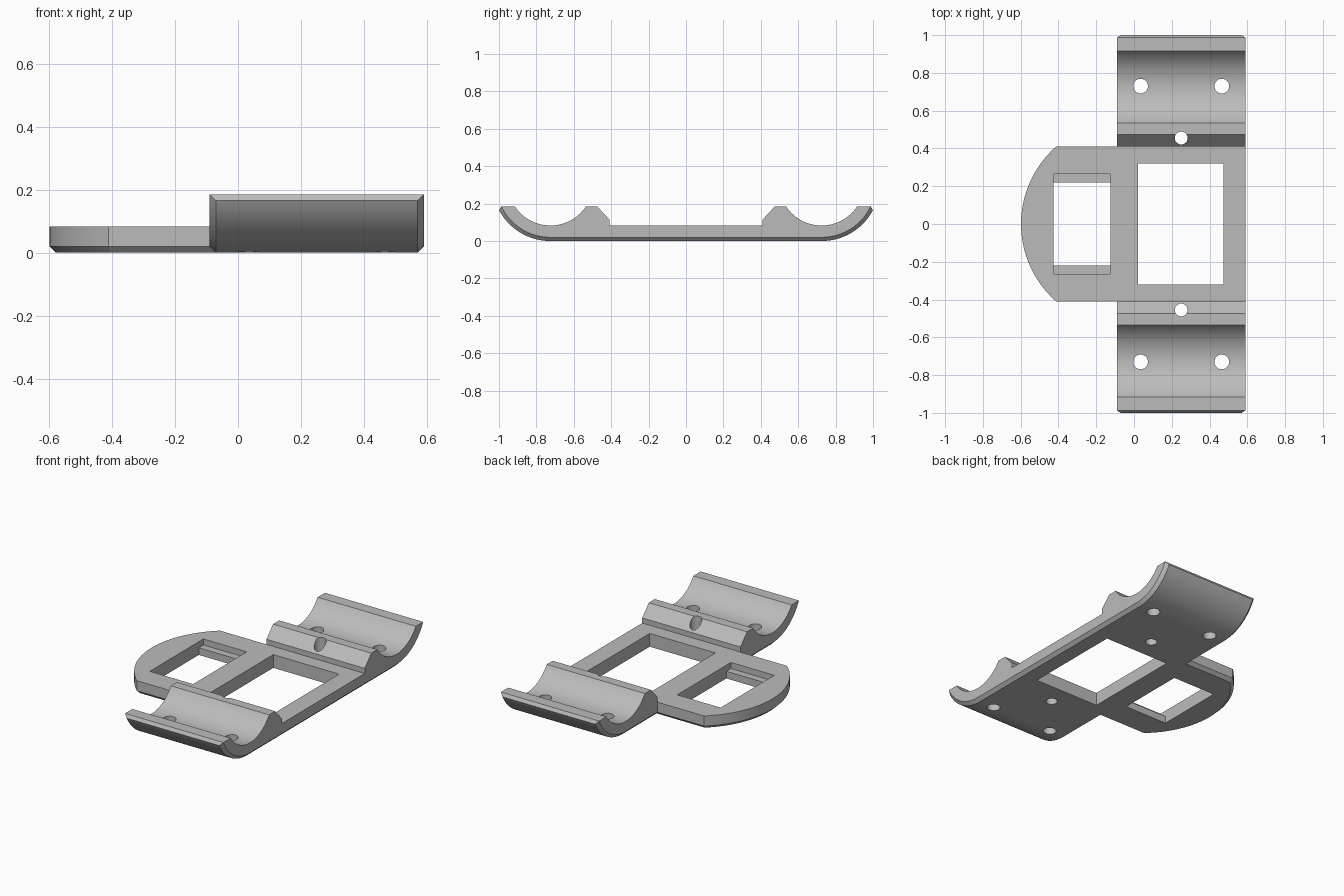
import bpy, bmesh, math
from mathutils import Vector

if "Cube" in bpy.data.objects:
    bpy.data.objects.remove(bpy.data.objects["Cube"])

grey = bpy.data.materials.new("plain grey")
grey.diffuse_color = (0.5, 0.5, 0.5, 1)
grey.use_nodes = True
grey.node_tree.nodes["Principled BSDF"].inputs["Base Color"].default_value = grey.diffuse_color
C = 0.02  # chamfer size


def loft(name, sections):
    """Closed solid through matching loops of points."""
    bm = bmesh.new()
    rings = [[bm.verts.new(p) for p in s] for s in sections]
    n = len(rings[0])
    for a, b in zip(rings, rings[1:]):
        for i in range(n):
            j = (i + 1) % n
            bm.faces.new((a[i], a[j], b[j], b[i]))
    bm.faces.new(rings[0])
    bm.faces.new(rings[-1])
    bmesh.ops.remove_doubles(bm, verts=bm.verts, dist=1e-5)
    bmesh.ops.recalc_face_normals(bm, faces=bm.faces)
    me = bpy.data.meshes.new(name)
    bm.to_mesh(me)
    bm.free()
    me.materials.append(grey)
    ob = bpy.data.objects.new(name, me)
    bpy.context.collection.objects.link(ob)
    return ob


def arc(cx, cy, r, a0, a1, n):
    return [(cx + r * math.cos(a0 + (a1 - a0) * i / n),
             cy + r * math.sin(a0 + (a1 - a0) * i / n)) for i in range(n + 1)]


def box(name, x0, x1, y, z0, z1):
    return loft(name, [[(x0, -y, z), (x1, -y, z), (x1, y, z), (x0, y, z)] for z in (z0, z1)])


# Cradle cross-section in YZ: flat middle, curved troughs at both ends
CY, CZ, RO, RI, TOP, DECK = 0.725, 0.311, 0.311, 0.228, 0.185, 0.083


def cradle_section(x, inset):
    r = RO - inset
    lip_z = TOP - C + inset
    lip_y = CY + math.sqrt((RO - C) ** 2 - (CZ - TOP) ** 2)
    ai = math.asin((CZ - TOP) / RI)
    ao = math.asin((CZ - lip_z) / r)
    half = [(0.41, DECK), (0.41, 0.115), (0.475, TOP)]
    half += arc(CY, CZ, RI, math.pi + ai, 2 * math.pi - ai, 40)
    half += [(lip_y, TOP)]
    half += arc(CY, CZ, r, -ao, -math.pi / 2, 32)
    full = half + [(-y, z) for y, z in reversed(half)]
    return [(x, y, z) for y, z in full]


body = loft("cradle_plate", [cradle_section(-0.09, C), cradle_section(-0.09 + C, 0),
                             cradle_section(0.59 - C, 0), cradle_section(0.59, C)])


# Rounded tongue on the left with a chamfered lower rim
def tongue_section(z, inset):
    r, w = 0.545 - inset, 0.41 - inset
    a = math.asin(w / r)
    pts = [(-0.03, w)] + arc(-0.053, 0, r, math.pi - a, math.pi + a, 48) + [(-0.03, -w)]
    return [(x, y, z) for x, y in pts]


tongue = loft("tongue", [tongue_section(0, C), tongue_section(C, 0), tongue_section(DECK, 0)])

# Cutters: windows, ledge recess and screw holes
cutters = [box("large_window", 0.02, 0.475, 0.32, -0.1, 0.3),
           box("small_window", -0.425, -0.125, 0.22, -0.1, 0.3),
           box("ledge_recess", -0.425, -0.125, 0.265, 0.045, 0.3)]
for s in (-1, 1):
    for x, y, r in ((0.035, 0.73, 0.039), (0.465, 0.73, 0.039), (0.25, 0.455, 0.034)):
        circle = arc(x, s * y, r, 0, 2 * math.pi, 32)[:-1]
        cutters.append(loft("screw_hole", [[(p, q, z) for p, q in circle] for z in (-0.1, 0.3)]))

bpy.context.view_layer.objects.active = body
body.select_set(True)
for ob in [tongue] + cutters:
    mod = body.modifiers.new("join" if ob is tongue else "cut", "BOOLEAN")
    mod.operation = "UNION" if ob is tongue else "DIFFERENCE"
    mod.solver = "EXACT"
    mod.object = ob
    bpy.ops.object.modifier_apply(modifier=mod.name)
    bpy.data.objects.remove(ob)

bpy.ops.object.shade_smooth_by_angle(angle=math.radians(25))
